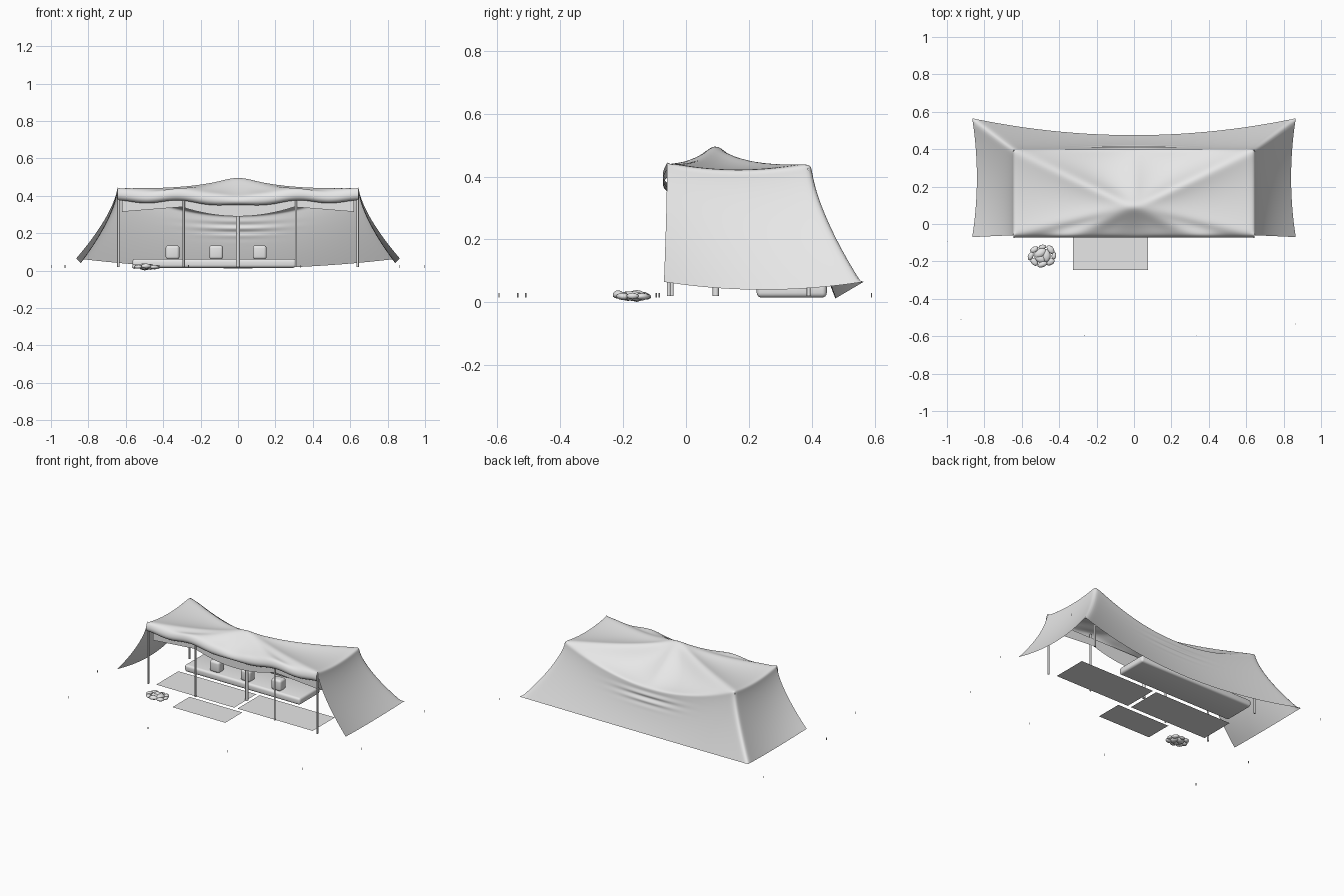
import bpy, bmesh, math, random
from mathutils import Matrix, Vector

random.seed(4)
cube = bpy.data.objects.get("Cube")
if cube:
    bpy.data.objects.remove(cube, do_unlink=True)

grey = bpy.data.materials.new("plain_grey")
grey.use_nodes = True
grey.diffuse_color = (0.8, 0.8, 0.8, 1)
grey.node_tree.nodes["Principled BSDF"].inputs["Base Color"].default_value = (0.8, 0.8, 0.8, 1)


def finish(name, bm, smooth=True):
    mesh = bpy.data.meshes.new(name)
    bm.to_mesh(mesh)
    bm.free()
    for p in mesh.polygons:
        p.use_smooth = smooth
    mesh.materials.append(grey)
    ob = bpy.data.objects.new(name, mesh)
    bpy.context.collection.objects.link(ob)
    return ob


def patch(bm, func, nu, nv):
    """Grid of quads over func(u, v), both running 0 to 1."""
    rows = [[bm.verts.new(func(i / nu, j / nv)) for i in range(nu + 1)] for j in range(nv + 1)]
    for a, b in zip(rows, rows[1:]):
        for i in range(nu):
            bm.faces.new((a[i], a[i + 1], b[i + 1], b[i]))


def scallop(x):
    return math.cos(math.tau * x / 0.325)


def bump(t, width):
    return math.exp(-(t / width) ** 2)


# Tent cloth surfaces
HALF, FRONT, BACK, POLE_Y, APEX = 0.645, -0.06, 0.4, 0.095, 0.508


def roof_rim(x, y):
    """Height of the roof outline at a point on its rectangle."""
    s = x / HALF
    v = (y - FRONT) / (BACK - FRONT)
    if abs(s) > 0.9999:
        return 0.444 - 0.088 * v * (1 - v)
    if v > 0.5:
        return 0.444 - 0.15 * (1 - s * s)
    return 0.435 + 0.009 * scallop(x) * (1 - bump(x, 0.15)) - 0.035 * bump(x, 0.15)


def roof(u, v):
    x, y = HALF * (2 * u - 1), FRONT + (BACK - FRONT) * v
    dy = y - POLE_Y
    reach = BACK - POLE_Y if dy > 0 else POLE_Y - FRONT
    t = max(abs(x) / HALF, abs(dy) / reach)
    if t < 1e-6:
        return Vector((x, y, APEX))
    # Cloth falls from the centre pole to the rim, sagging more sideways
    rim_x = x / t
    rim = roof_rim(rim_x, POLE_Y + dy / t)
    sag = 1.2 + 1.6 * abs(rim_x) / HALF
    return Vector((x, y, rim + (APEX - rim) * max(0, 1 - t) ** sag))


def flare(top, bottom, a):
    k = a ** 1.48
    return Vector((top.x + (bottom.x - top.x) * k,
                   top.y + (bottom.y - top.y) * k,
                   top.z + (bottom.z - top.z) * a))


def back_wall(u, a):
    s = 2 * u - 1
    hem = Vector((0.865 * s, 0.565 - 0.09 * (1 - s * s), 0.065 - 0.053 * (1 - s * s)))
    p = flare(roof(u, 1), hem, a)
    # Sagging folds below the middle of the ridge
    fold = math.sin(math.tau * (a - 0.25 * s * s) / 0.14) * bump(s, 0.28) * bump(a - 0.25, 0.14)
    p.y += 0.008 * fold * min(1, a * 10)
    return p


def side_wall(sign):
    def surface(v, a):
        dip = 4 * v * (1 - v)
        hem = Vector((sign * (0.865 - 0.025 * dip), -0.07 + 0.635 * v, 0.065 - 0.025 * dip))
        return flare(roof((sign + 1) / 2, v), hem, a)
    return surface


def valance(u, a):
    # Front flap whose hem curls under
    top = roof(u, 0)
    low = 0.368 + 0.008 * scallop(top.x) - 0.025 * bump(top.x, 0.15)
    return Vector((top.x, top.y - 0.014 * math.sin(a * 4), top.z + (low - top.z) * math.sin(a * math.pi / 2)))


bm = bmesh.new()
patch(bm, roof, 96, 40)
patch(bm, back_wall, 96, 60)
patch(bm, valance, 96, 12)
for sign in (-1, 1):
    patch(bm, side_wall(sign), 40, 60)
bmesh.ops.remove_doubles(bm, verts=bm.verts, dist=0.0003)
bmesh.ops.recalc_face_normals(bm, faces=bm.faces)
if sum(f.normal.z * f.calc_area() for f in bm.faces) < 0:
    bmesh.ops.reverse_faces(bm, faces=bm.faces)
# Soften the ridges and seams
inner = [v for v in bm.verts if not v.is_boundary]
for step in range(8):
    bmesh.ops.smooth_vert(bm, verts=inner, factor=0.5, use_axis_x=True, use_axis_y=True, use_axis_z=True)
finish("tent_cloth", bm)


# Inner front strip hanging behind the valance
def strip(u, a):
    x = 1.24 * (u - 0.5)
    r = abs(x)
    low = 0.29 + 0.05 * (r / 0.3) ** 2 if r < 0.3 else 0.34 - 0.08 * (r - 0.3)
    return Vector((x, -0.035, 0.39 + (low - 0.39) * a))


bm = bmesh.new()
patch(bm, strip, 62, 2)
bmesh.ops.reverse_faces(bm, faces=bm.faces)
finish("inner_front_strip", bm)


# Poles and pegs
def rod(name, x, y, z0, z1, r, sides=12):
    bm = bmesh.new()
    bmesh.ops.create_cone(bm, cap_ends=True, segments=sides, radius1=r, radius2=r, depth=z1 - z0,
                          matrix=Matrix.Translation((x, y, (z0 + z1) / 2)))
    ob = finish(name, bm, False)
    for p in ob.data.polygons:
        p.use_smooth = abs(p.normal.z) < 0.5


for x in (-0.64, 0.64):
    rod("front_corner_pole", x, -0.055, 0.02, 0.435, 0.006)
    rod("back_corner_pole", x, 0.39, 0.02, 0.425, 0.006)
for x in (-0.29, 0.31):
    rod("front_middle_pole", x, -0.045, 0.02, 0.42, 0.006)
rod("centre_pole", 0, POLE_Y, 0.02, 0.485, 0.01)
for x, y in ((-0.925, -0.51), (-0.265, -0.595), (0.335, -0.595), (0.865, -0.535),
             (-0.998, -0.095), (0.998, -0.085), (-0.998, 0.59), (0.998, 0.59)):
    rod("ground_peg", x, y, 0.015, 0.03, 0.002, 6)


# Bench pad and cushions
def padded_box(name, x, y, z):
    bm = bmesh.new()
    size = (x[1] - x[0], y[1] - y[0], z[1] - z[0])
    mid = (sum(x) / 2, sum(y) / 2, sum(z) / 2)
    bmesh.ops.create_cube(bm, size=1, matrix=Matrix.Translation(mid) @ Matrix.Diagonal((*size, 1)))
    mod = finish(name, bm).modifiers.new("rounding", "BEVEL")
    mod.width, mod.segments = 0.015, 4


padded_box("bench_pad", (-0.565, 0.31), (0.225, 0.448), (0.015, 0.062))
for x in (-0.35, -0.117, 0.116):
    padded_box("cushion", (x - 0.037, x + 0.037), (0.24, 0.305), (0.06, 0.135))


# Ground mats, flat sheets
def mat(name, x, y, z):
    bm = bmesh.new()
    bm.faces.new([bm.verts.new((x[i], y[j], z)) for i, j in ((0, 0), (1, 0), (1, 1), (0, 1))])
    finish(name, bm, False)


mat("left_mat", (0.02, 0.59), (-0.035, 0.205), 0.017)
mat("right_mat", (-0.595, -0.005), (-0.035, 0.205), 0.017)
mat("front_mat", (-0.325, 0.075), (-0.245, -0.06), 0.015)


# Fire ring stones
def stone(name, x, y, z, size, turn):
    bm = bmesh.new()
    bmesh.ops.create_icosphere(bm, subdivisions=2, radius=size)
    stretch = Vector((random.uniform(0.7, 0.9), random.uniform(1.1, 1.4), random.uniform(0.5, 0.7)))
    for v in bm.verts:
        v.co = v.co * stretch * random.uniform(0.92, 1.06)
    bm.transform(Matrix.Translation((x, y, z)) @ Matrix.Rotation(turn, 4, "Z"))
    finish(name, bm)


for i in range(8):
    t = math.tau * i / 8
    stone("fire_ring_stone", -0.49 + 0.062 * math.cos(t), -0.17 + 0.046 * math.sin(t),
          random.uniform(0.018, 0.026), random.uniform(0.017, 0.023), t + random.uniform(-0.4, 0.4))
for i in range(3):
    t = math.tau * i / 3
    stone("fire_bed_stone", -0.49 + 0.02 * math.cos(t), -0.17 + 0.016 * math.sin(t), 0.02, 0.03, t)
